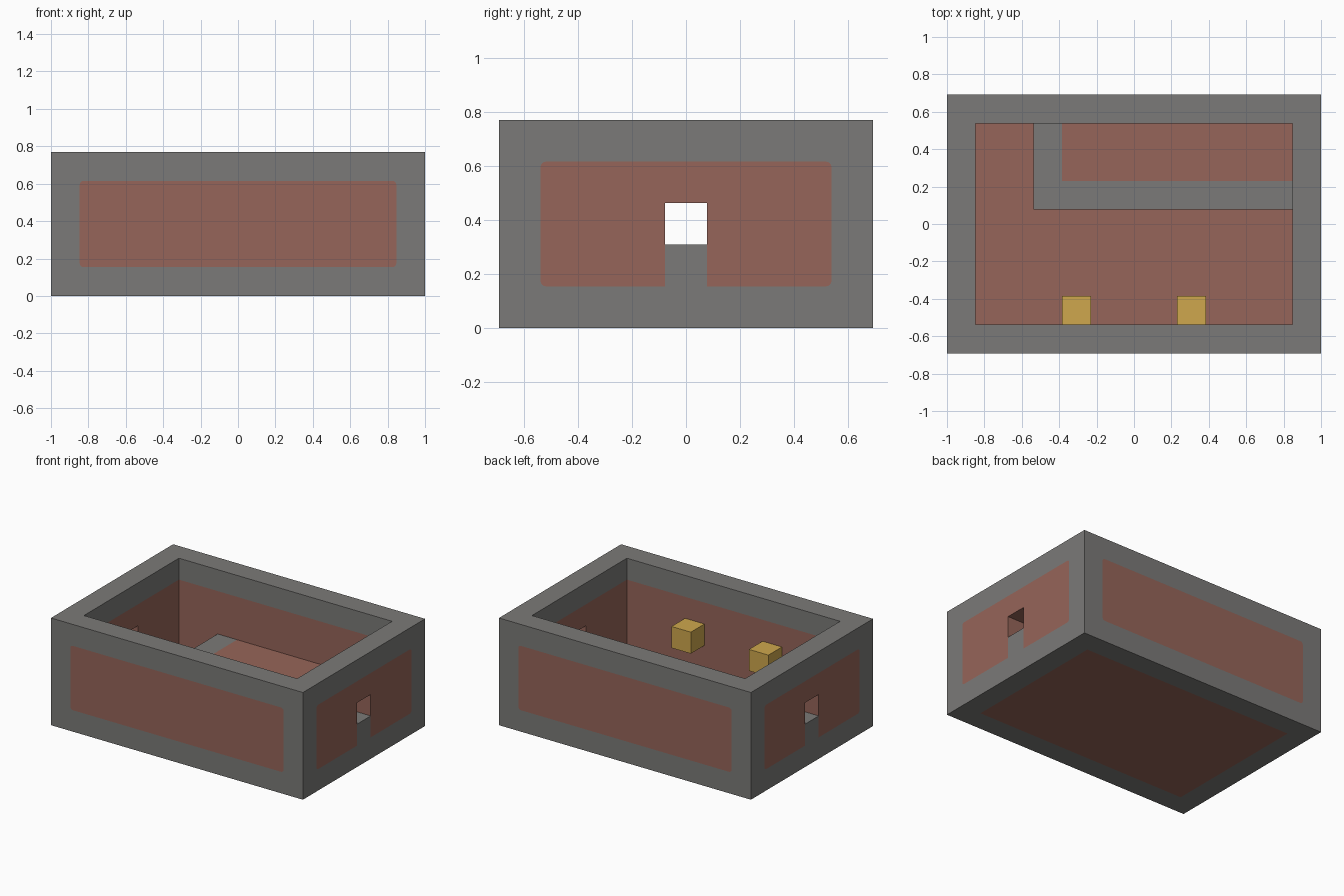
import bpy, bmesh, math
from mathutils import Vector

if "Cube" in bpy.data.objects:
    bpy.data.objects.remove(bpy.data.objects["Cube"])

SIZE = (13, 9, 5)          # blocks along x, y, z
BLOCK = 2 / SIZE[0]
ROUND = 0.13               # panel corner radius, in blocks
STONE, BRICK, GOLD = range(3)


def material(name, color):
    m = bpy.data.materials.new(name)
    m.use_nodes = True
    m.diffuse_color = (*color, 1)
    m.node_tree.nodes["Principled BSDF"].inputs["Base Color"].default_value = (*color, 1)
    return m


materials = [material("grey stone", (0.198, 0.195, 0.188)),
             material("red brick", (0.305, 0.13, 0.10)),
             material("yellow lamp", (0.62, 0.39, 0.075))]


def inside(cell):
    return all(0 <= c < n for c, n in zip(cell, SIZE))


# Walls and floor: stone along the edges of the box, brick in between
cells = {}
for x in range(SIZE[0]):
    for y in range(SIZE[1]):
        for z in range(SIZE[2]):
            ends = [c in (0, n - 1) for c, n in zip((x, y, z), SIZE)]
            if ends[0] or ends[1] or z == 0:
                cells[x, y, z] = ("walls", STONE if sum(ends) > 1 else BRICK)

# Doorway in each end wall, with a stone sill under it
for x in (0, SIZE[0] - 1):
    del cells[x, 4, 2]
    cells[x, 4, 1] = ("walls", STONE)

# Raised ledge in the back corner, edged with stone
for x in range(3, 12):
    for y in range(5, 8):
        cells[x, y, 1] = ("ledge", STONE if x == 3 or y == 5 else BRICK)

# Lamps on the inside of the front wall
cells[4, 1, 2] = ("right_lamp", GOLD)
cells[8, 1, 2] = ("left_lamp", GOLD)


def add_face(bm, points, color):
    offset = Vector((SIZE[0] / 2, SIZE[1] / 2, 0))
    face = bm.faces.new([bm.verts.new((p - offset) * BLOCK) for p in points])
    face.material_index = color


def add_side(bm, cell, axis, sign, color, outer):
    """One visible side of a block; outer panels get rounded corners."""
    u, v = (axis + 1) % 3, (axis + 2) % 3
    corners = []
    for du, dv in ((0, 0), (1, 0), (1, 1), (0, 1)):
        p = Vector(cell)
        p[axis] += sign > 0
        p[u] += du
        p[v] += dv
        corners.append(p)
    if sign < 0:
        corners.reverse()
    points = []
    for i, c in enumerate(corners):
        panel_corner = all(c[k] in (1, SIZE[k] - 1) for k in (u, v))
        if not (outer and axis < 2 and panel_corner):
            points.append(c)
            continue
        back = (corners[i - 1] - c) * ROUND
        ahead = (corners[(i + 1) % 4] - c) * ROUND
        if color == BRICK:
            turns = [math.pi / 2 * k / 4 for k in range(5)]
            arc = [c + back + ahead - ahead * math.cos(t) - back * math.sin(t) for t in turns]
            points += arc
            add_face(bm, [c] + arc[::-1], STONE)
        else:
            points += [c + back, c, c + ahead]
    add_face(bm, points, color)


# Build each part from the exposed sides of its blocks
for part in ("walls", "ledge", "right_lamp", "left_lamp"):
    bm = bmesh.new()
    for cell, (owner, color) in cells.items():
        if owner != part:
            continue
        for axis in range(3):
            for sign in (-1, 1):
                near = list(cell)
                near[axis] += sign
                if tuple(near) not in cells:
                    add_side(bm, cell, axis, sign, color, not inside(near))
    bmesh.ops.remove_doubles(bm, verts=bm.verts, dist=0.0005)
    mesh = bpy.data.meshes.new(part)
    bm.to_mesh(mesh)
    bm.free()
    for m in materials:
        mesh.materials.append(m)
    bpy.context.collection.objects.link(bpy.data.objects.new(part, mesh))
